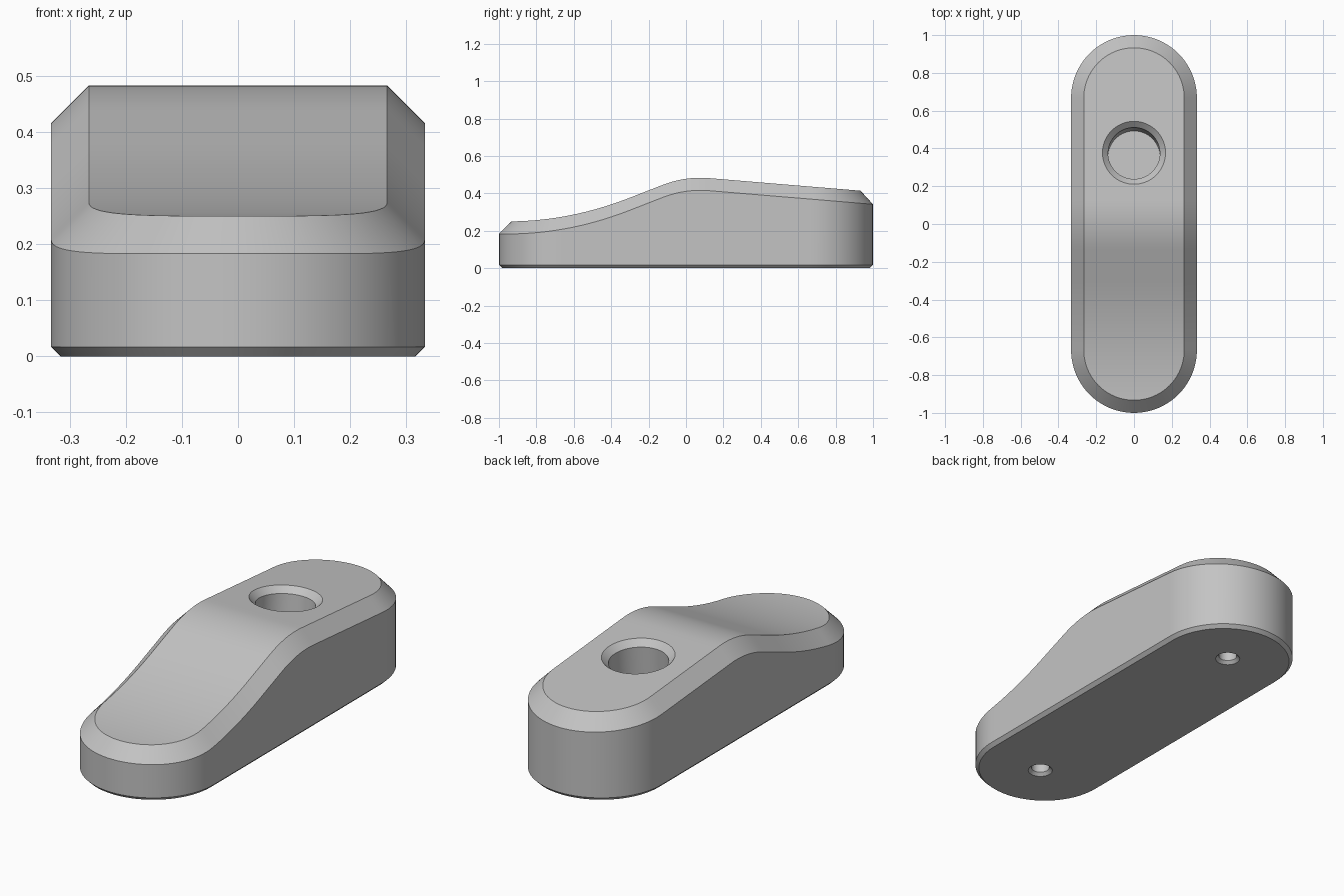
import bpy, bmesh, math
from mathutils import Matrix, Vector

cube = bpy.data.objects.get("Cube")
if cube:
    bpy.data.objects.remove(cube, do_unlink=True)

R = 0.333          # outer half width
CAP = 1 - R        # y of the end-cap centres
TOP_CUT = 0.067    # upper chamfer
FOOT_CUT = 0.017   # lower chamfer
TILT = 0.083       # downward slope of the rear deck

grey = bpy.data.materials.new("Plain grey")
grey.use_nodes = True
grey.diffuse_color = (0.55, 0.55, 0.55, 1)
grey.node_tree.nodes["Principled BSDF"].inputs["Base Color"].default_value = (0.55, 0.55, 0.55, 1)


def height(y):
    """Top profile: concave ramp, straight run, rounded crest, sloping deck."""
    ramp, crest, deck = -0.3, -0.13, 0.12
    z = 0.25 + 0.3 * max(min(y, ramp) + 0.95, 0) ** 2
    slope = 0.6 * (ramp + 0.95)
    if y > ramp:
        z += slope * (min(y, crest) - ramp)
    if y > crest:
        d = min(y, deck) - crest
        z += slope * d - (slope + TILT) / (deck - crest) * d * d / 2
    if y > deck:
        z -= TILT * (y - deck)
    return z


def outline(r):
    """Rounded-end outline, starting at the front tip."""
    n, m = 20, 64
    side = [(r * math.sin(a), -CAP - r * math.cos(a))
            for a in (math.pi / 2 * i / n for i in range(n + 1))]
    side += [(r, -CAP + 2 * CAP * i / m) for i in range(1, m)]
    side += [(r * math.cos(a), CAP + r * math.sin(a))
             for a in (math.pi / 2 * i / n for i in range(n))]
    side.append((0, CAP + r))
    return side + [(-x, y) for x, y in side[-2:0:-1]]


def finish(name, bm):
    bmesh.ops.recalc_face_normals(bm, faces=bm.faces)
    mesh = bpy.data.meshes.new(name)
    bm.to_mesh(mesh)
    bm.free()
    mesh.materials.append(grey)
    obj = bpy.data.objects.new(name, mesh)
    bpy.context.collection.objects.link(obj)
    return obj


def make_body():
    bm = bmesh.new()
    levels = [(R - FOOT_CUT, lambda y: 0), (R, lambda y: FOOT_CUT),
              (R, lambda y: height(y) - TOP_CUT), (R - TOP_CUT, height)]
    rings = [[bm.verts.new((x, y, z(y))) for x, y in outline(r)] for r, z in levels]
    n = len(rings[0])
    for a, b in zip(rings, rings[1:]):
        for i in range(n):
            j = (i + 1) % n
            bm.faces.new((a[i], a[j], b[j], b[i]))
    bm.faces.new(rings[0])
    # strips across the curved top
    top = rings[-1]
    for i in range(n // 2):
        strip = [top[i], top[i + 1], top[-i - 1], top[-i]]
        bm.faces.new(list(dict.fromkeys(strip)))
    return finish("body", bm)


def countersunk_cutter(name, radius, cut, depth, place, axis):
    """Round cutter with a 45 degree flare, pointing into the body along -axis."""
    profile = [(radius + 2 * cut, cut), (radius, -cut), (radius, -depth)]
    bm = bmesh.new()
    n = 64
    rings = [[bm.verts.new((r * math.cos(math.tau * i / n), r * math.sin(math.tau * i / n), z))
              for i in range(n)] for r, z in profile]
    for a, b in zip(rings, rings[1:]):
        for i in range(n):
            j = (i + 1) % n
            bm.faces.new((a[i], a[j], b[j], b[i]))
    bm.faces.new(rings[0])
    bm.faces.new(rings[-1])
    turn = Vector((0, 0, 1)).rotation_difference(Vector(axis)).to_matrix().to_4x4()
    bm.transform(Matrix.Translation(place) @ turn)
    obj = finish(name, bm)
    obj.hide_render = True
    return obj


body = make_body()
hole_y = 0.377
cutters = [countersunk_cutter("top_socket_cutter", 0.137, 0.03, 0.25,
                              (0, hole_y, height(hole_y)), (0, TILT, 1))]
for label, y in (("front", -0.7), ("rear", 0.7)):
    cutters.append(countersunk_cutter(label + "_screw_hole_cutter", 0.043, 0.015, 0.13,
                                      (0, y, 0), (0, 0, -1)))

# cut the holes, then drop the cutters
bpy.context.view_layer.objects.active = body
for cutter in cutters:
    mod = body.modifiers.new(cutter.name, 'BOOLEAN')
    mod.operation, mod.solver, mod.object = 'DIFFERENCE', 'EXACT', cutter
    bpy.ops.object.modifier_apply(modifier=mod.name)
    bpy.data.objects.remove(cutter, do_unlink=True)

bpy.ops.object.select_all(action='DESELECT')
body.select_set(True)
bpy.ops.object.shade_smooth_by_angle(angle=math.radians(25))
